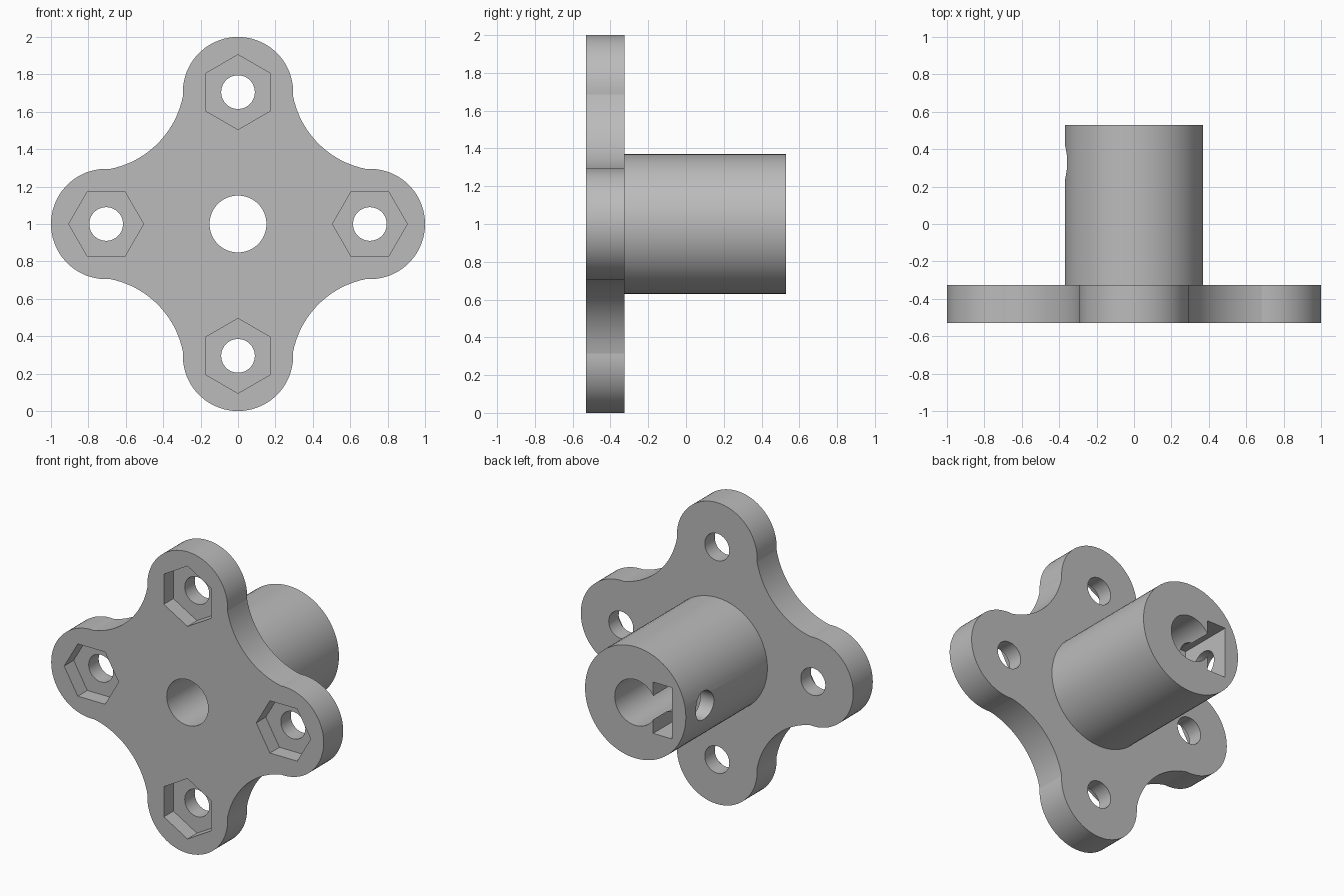
import bpy, bmesh
from math import sin, cos, pi, radians, hypot, atan2
from mathutils import Matrix, Vector

if "Cube" in bpy.data.objects:
    bpy.data.objects.remove(bpy.data.objects["Cube"])

# Main dimensions; the shaft axis runs along y at height AXIS
AXIS = 1.0
FRONT, FLANGE_BACK, BACK = -0.53, -0.325, 0.53
BOLT_OFFSET, LOBE_R = 0.705, 0.295

grey = bpy.data.materials.new("plain grey")
grey.use_nodes = True
grey.diffuse_color = (0.5, 0.5, 0.5, 1)
grey.node_tree.nodes["Principled BSDF"].inputs["Base Color"].default_value = (0.5, 0.5, 0.5, 1)


def arc(cx, cz, r, a0, a1, n):
    """Points along an arc, both ends included."""
    steps = [a0 + (a1 - a0) * i / n for i in range(n + 1)]
    return [(cx + r * cos(a), cz + r * sin(a)) for a in steps]


def circle(r, n=64, cx=0, cz=0, turn=0):
    return arc(cx, cz, r, turn, turn + 2 * pi, n)[:-1]


def prism(name, outline, y0, y1):
    """Extrude an x-z outline along y."""
    bm = bmesh.new()
    base = bm.faces.new([bm.verts.new((x, y0, z + AXIS)) for x, z in outline])
    top = bmesh.ops.extrude_face_region(bm, geom=[base])["geom"]
    verts = [v for v in top if isinstance(v, bmesh.types.BMVert)]
    bmesh.ops.translate(bm, verts=verts, vec=(0, y1 - y0, 0))
    bmesh.ops.recalc_face_normals(bm, faces=bm.faces)
    mesh = bpy.data.meshes.new(name)
    bm.to_mesh(mesh)
    bm.free()
    mesh.materials.append(grey)
    ob = bpy.data.objects.new(name, mesh)
    bpy.context.collection.objects.link(ob)
    return ob


def cut(target, cutters):
    """Subtract the cutters, then discard them."""
    bpy.context.view_layer.objects.active = target
    for c in cutters:
        c.hide_render = True
        mod = target.modifiers.new("cut", "BOOLEAN")
        mod.operation, mod.solver, mod.object = "DIFFERENCE", "EXACT", c
        bpy.ops.object.modifier_apply(modifier=mod.name)
        bpy.data.objects.remove(c)


def finish(ob):
    bpy.ops.object.select_all(action="DESELECT")
    ob.select_set(True)
    bpy.context.view_layer.objects.active = ob
    bpy.ops.object.shade_smooth_by_angle(angle=radians(9))


# Flange outline: a round lobe and a hollow flank, repeated four times
dip = radians(4)
lobe = arc(0, BOLT_OFFSET, LOBE_R, -dip, pi + dip, 36)
hollow = 0.78
ex, ez = lobe[-1]
start = atan2(ez - hollow, ex + hollow)
span = pi / 2 + 2 * start
flank = arc(-hollow, hollow, hypot(ex + hollow, ez - hollow), start, start - span, 20)[1:-1]
outline = []
for k in range(4):
    spin = Matrix.Rotation(k * pi / 2, 2)
    outline += [tuple(spin @ Vector(p)) for p in lobe + flank]
flange = prism("flange", outline, FRONT, FLANGE_BACK)

# Shaft bore, bolt holes and hexagonal nut pockets in the flange
cutters = [prism("bore_cutter", circle(0.152), FRONT - 0.1, BACK + 0.1)]
for k in range(4):
    a = k * pi / 2
    x, z = BOLT_OFFSET * cos(a), BOLT_OFFSET * sin(a)
    cutters.append(prism("bolt_cutter", circle(0.09, 48, x, z), FRONT - 0.1, FLANGE_BACK + 0.1))
    cutters.append(prism("nut_cutter", circle(0.2, 6, x, z, a), FRONT - 0.1, FRONT + 0.1))
cut(flange, cutters)
finish(flange)

# Hub with bore, square nut slot and set screw hole on one side
hub = prism("hub", circle(0.37), FLANGE_BACK, BACK)
bore = prism("bore_cutter", circle(0.152), FRONT - 0.1, BACK + 0.1)
slot_shape = [(-0.27, -0.17), (-0.13, -0.17), (-0.13, 0.17), (-0.27, 0.17)]
slot = prism("slot_cutter", slot_shape, 0.16, BACK + 0.1)
screw = prism("screw_cutter", circle(0.095, 48), 0, 0.4)
screw.data.transform(Matrix.Translation((-0.1, 0.33, AXIS)) @ Matrix.Rotation(pi / 2, 4, "Z")
                     @ Matrix.Translation((0, 0, -AXIS)))
cut(hub, [bore, slot, screw])
finish(hub)
